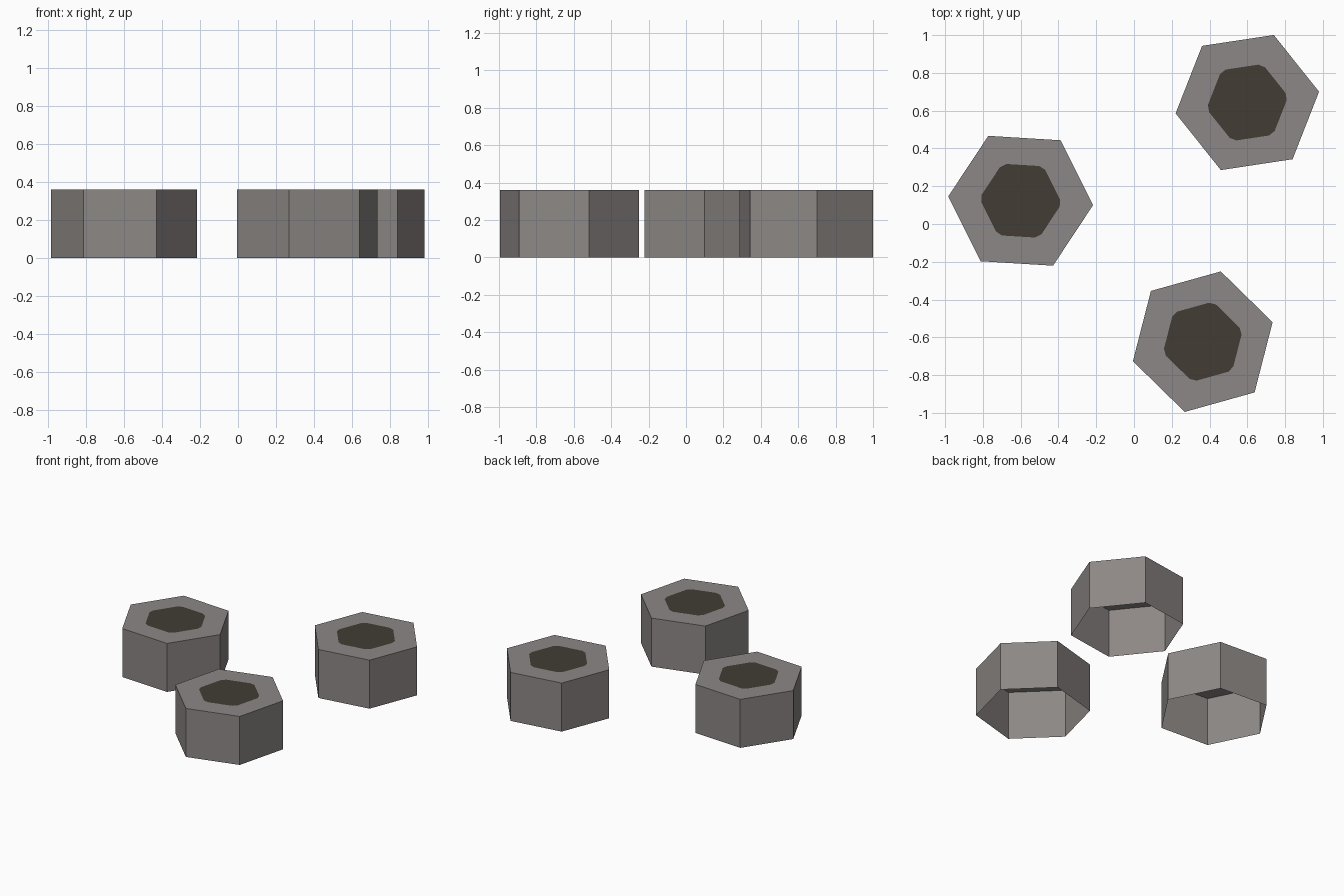
import bpy, bmesh, math
from mathutils import Vector

if "Cube" in bpy.data.objects:
    bpy.data.objects.remove(bpy.data.objects["Cube"])

HEIGHT, RADIUS = 0.36, 0.384
HOLE_R, CLIP = 0.219, 0.1      # painted hole: hexagon radius and corner clip ratio


def material(name, rgb):
    m = bpy.data.materials.new(name)
    m.diffuse_color = (*rgb, 1)
    m.use_nodes = True
    m.node_tree.nodes["Principled BSDF"].inputs["Base Color"].default_value = m.diffuse_color
    return m


steel = material("worn_steel_grey", (0.265, 0.245, 0.236))
dark = material("dark_hole", (0.054, 0.048, 0.036))


def hexagon(r, turn, z):
    return [Vector((r * math.cos(turn + i * math.pi / 3),
                    r * math.sin(turn + i * math.pi / 3), z)) for i in range(6)]


def hex_nut(name, x, y, degrees):
    turn = math.radians(degrees)
    bm = bmesh.new()
    low = [bm.verts.new(p) for p in hexagon(RADIUS, turn, 0)]
    top = [bm.verts.new(p) for p in hexagon(RADIUS, turn, HEIGHT)]
    # hole outline with clipped corners: two points per corner
    h = hexagon(HOLE_R, turn, HEIGHT)
    before = [bm.verts.new(h[i].lerp(h[i - 1], CLIP)) for i in range(6)]
    after = [bm.verts.new(h[i].lerp(h[(i + 1) % 6], CLIP)) for i in range(6)]
    for i in range(6):
        j = (i + 1) % 6
        bm.faces.new((low[i], low[j], top[j], top[i]))           # side wall
        bm.faces.new((top[i], top[j], before[j], after[i]))      # top rim
        bm.faces.new((top[i], after[i], before[i]))              # rim corner
    # flush dark hole face; the underside of the nut stays open
    hole = bm.faces.new([v for pair in zip(before, after) for v in pair])
    hole.material_index = 1
    me = bpy.data.meshes.new(name)
    bm.to_mesh(me)
    bm.free()
    me.materials.append(steel)
    me.materials.append(dark)
    ob = bpy.data.objects.new(name, me)
    ob.location = (x, y, 0)
    bpy.context.collection.objects.link(ob)


hex_nut("left_hex_nut", -0.60, 0.123, -3.5)
hex_nut("back_hex_nut", 0.60, 0.643, 8.6)
hex_nut("front_hex_nut", 0.364, -0.623, 15.6)
